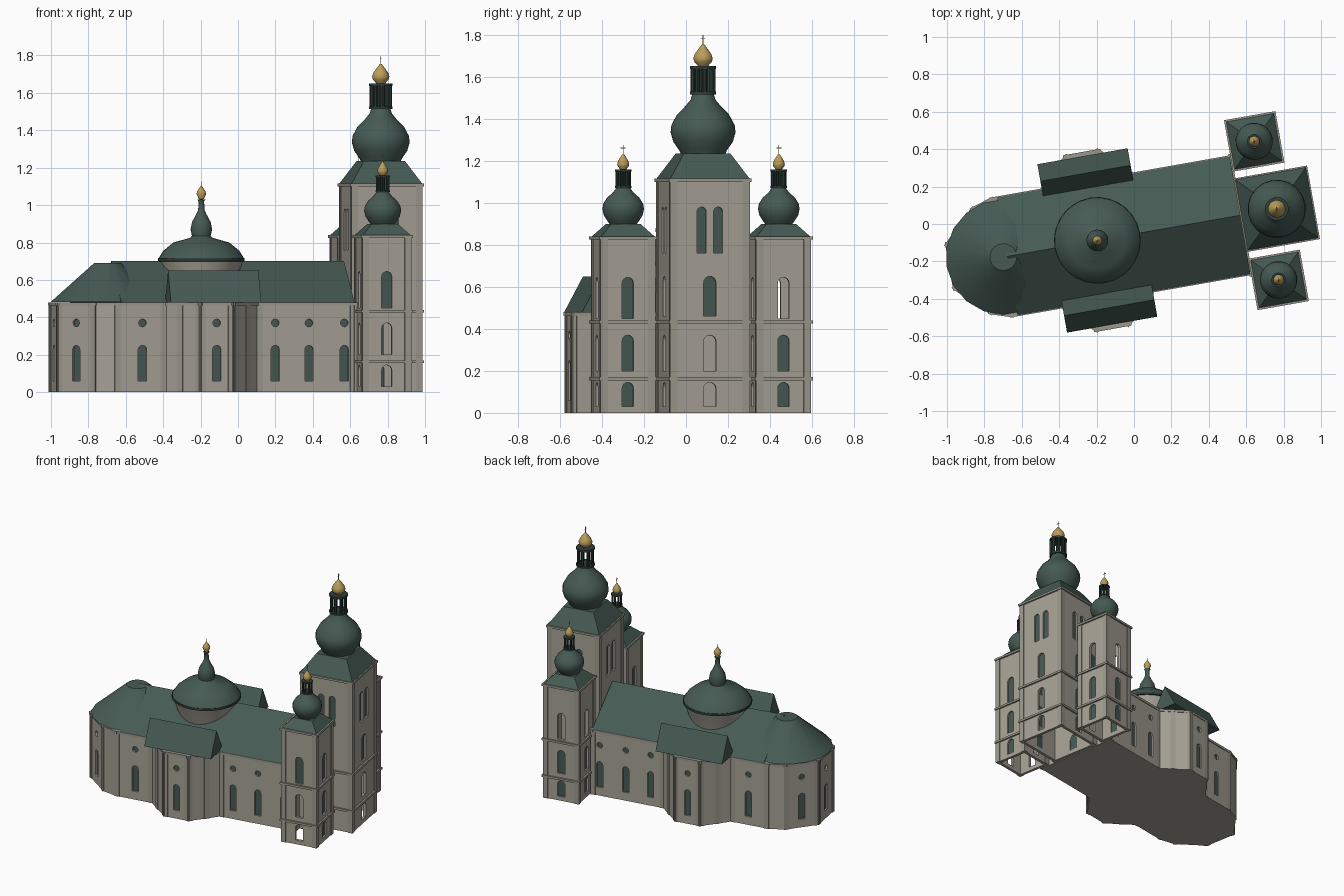
import bpy, bmesh
from math import sin, cos, pi, radians
from mathutils import Matrix, Vector

cube = bpy.data.objects.get("Cube")
if cube:
    bpy.data.objects.remove(cube)

# The whole church is turned on the ground; parts are built along its own axis
PLACE = Matrix.Translation((-0.196, -0.088, 0)) @ Matrix.Rotation(radians(10), 4, 'Z')


def material(name, rgb):
    m = bpy.data.materials.new(name)
    m.use_nodes = True
    m.diffuse_color = (*rgb, 1)
    m.node_tree.nodes["Principled BSDF"].inputs["Base Color"].default_value = (*rgb, 1)
    return m


STONE = material("stone", (0.38, 0.355, 0.30))
TRIM = material("stone trim", (0.33, 0.31, 0.265))
COPPER = material("green copper", (0.061, 0.103, 0.088))
DARK = material("dark copper", (0.03, 0.05, 0.044))
GLASS = material("window green", (0.06, 0.098, 0.085))
GOLD = material("gold", (0.50, 0.34, 0.10))


def finish(name, bm, mat, smooth=False):
    bmesh.ops.recalc_face_normals(bm, faces=bm.faces)
    mesh = bpy.data.meshes.new(name)
    bm.to_mesh(mesh)
    bm.free()
    ob = bpy.data.objects.new(name, mesh)
    bpy.context.collection.objects.link(ob)
    ob.matrix_world = PLACE
    mesh.materials.append(mat)
    bpy.ops.object.select_all(action='DESELECT')
    ob.select_set(True)
    bpy.context.view_layer.objects.active = ob
    if smooth:
        bpy.ops.object.shade_smooth_by_angle(angle=radians(40))
    return ob


def prism(bm, ring, offset):
    """Closed prism from a 3D ring swept along an offset."""
    a = [bm.verts.new(p) for p in ring]
    b = [bm.verts.new(Vector(p) + Vector(offset)) for p in ring]
    bm.faces.new(a)
    bm.faces.new(b)
    for i in range(len(a)):
        j = (i + 1) % len(a)
        bm.faces.new((a[i], a[j], b[j], b[i]))


def carve(ob, bm):
    cutter = finish("cutter", bm, STONE)
    cutter.hide_render = True
    mod = ob.modifiers.new("openings", 'BOOLEAN')
    mod.operation, mod.solver, mod.object = 'DIFFERENCE', 'EXACT', cutter
    bpy.context.view_layer.objects.active = ob
    bpy.ops.object.modifier_apply(modifier=mod.name)
    bpy.data.objects.remove(cutter)


def lathe(name, profile, mat, at=(0, 0), segs=20):
    bm = bmesh.new()
    vs = [bm.verts.new((at[0] + r, at[1], z)) for r, z in profile]
    es = [bm.edges.new(e) for e in zip(vs, vs[1:])]
    bmesh.ops.spin(bm, geom=vs + es, cent=(*at, 0), axis=(0, 0, 1),
                   angle=2 * pi, steps=segs)
    bmesh.ops.remove_doubles(bm, verts=bm.verts, dist=0.0002)
    return finish(name, bm, mat, True)


def arch(w, z0, z1):
    r = w / 2
    return [(-r, z0), (r, z0)] + [(r * cos(a * pi / 8), z1 - r + r * sin(a * pi / 8))
                                  for a in range(9)]


def disc(r, z):
    return [(r * cos(a * pi / 6), z + r * sin(a * pi / 6)) for a in range(12)]


def opening(bm, shape, mid, normal, d0, d1):
    """Sweep a window outline through a wall, between two depths."""
    n = Vector((*normal, 0))
    t = Vector((-n.y, n.x, 0))
    base = Vector((*mid, 0))
    prism(bm, [base + t * x + n * d0 + Vector((0, 0, z)) for x, z in shape], n * (d1 - d0))


def edges(ring):
    """Start, end, direction and outward normal of each side (counter-clockwise ring)."""
    for p, q in zip(ring, ring[1:] + ring[:1]):
        p, q = Vector(p), Vector(q)
        d = (q - p).normalized()
        yield p, q, d, Vector((d.y, -d.x))


def bands(bm, ring, z0, z1, out):
    for p, q, d, n in edges(ring):
        a, b = p - d * out, q + d * out
        pts = [a - n * .005, b - n * .005, b + n * out, a + n * out]
        prism(bm, [(*c, z0) for c in pts], (0, 0, z1 - z0))


def corner_strips(bm, ring, width, height, out):
    for p, q, d, n in edges(ring):
        if (q - p).length > 0.12:
            for a, b in ((p - d * out, p + d * width), (q - d * width, q + d * out)):
                pts = [a - n * .004, b - n * .004, b + n * out, a + n * out]
                prism(bm, [(*c, 0) for c in pts], (0, 0, height))


# Nave, side bays and apse walls share one mirrored footprint
half = [(.78, .32), (.25, .32), (.19, .38), (.09, .475), (-.09, .475), (-.19, .38),
        (-.25, .32), (-.52, .32), (-.63, .285), (-.80, .12)]
ring = half + [(u, -v) for u, v in reversed(half)]
bm = bmesh.new()
prism(bm, [(*p, 0) for p in ring], (0, 0, .48))
walls = finish("nave_walls", bm, STONE)

spots = [((-.80, 0), (-1, 0))]
apse_n = Vector((-.165, .17)).normalized()
for s in (1, -1):
    spots += [((u, .32 * s), (0, s)) for u in (.345, .528, .72, -.376)]
    spots += [((0, .475 * s), (0, s)), ((-.715, .2025 * s), (apse_n.x, apse_n.y * s))]
cut, panes = bmesh.new(), bmesh.new()
for mid, n in spots:
    for shape in (arch(.046, .06, .25), disc(.021, .37)):
        opening(cut, shape, mid, n, -.016, .02)
        opening(panes, shape, mid, n, -.018, -.012)
carve(walls, cut)
finish("nave_windows", panes, GLASS)

bm = bmesh.new()
bands(bm, ring[::-1], .462, .48, .012)
corner_strips(bm, ring[::-1], .028, .465, .007)
finish("nave_trim", bm, TRIM)

# Roofs: nave, two side bays, round apse
bm = bmesh.new()
prism(bm, [(-.49, -.323, .478), (-.49, .323, .478), (-.49, 0, .70)], (1.265, 0, 0))
finish("nave_roof", bm, COPPER)
for side, s in (("left", 1), ("right", -1)):
    bm = bmesh.new()
    prism(bm, [(-.245, .27 * s, .478), (-.245, .457 * s, .478), (-.245, .365 * s, .65)],
          (.49, 0, 0))
    finish(side + "_bay_roof", bm, COPPER)
lathe("apse_roof", [(0, .478), (.308, .482), (.072, .69), (0, .69)], COPPER, (-.51, 0), 18)

# Central dome
lathe("dome_drum", [(.165, .5), (.19, .6), (.222, .70)], STONE, segs=28)
lathe("dome_rim", [(.2, .697), (.232, .70), (.232, .716), (.2, .716)], DARK, segs=28)
lathe("dome", [(.23, .714), (.205, .755), (.15, .80), (.06, .825), (.05, .835), (.058, .87),
               (.05, .91), (.028, .95), (.017, .975), (.015, 1.02), (.022, 1.03), (0, 1.032)],
      COPPER, segs=24)
lathe("dome_finial", [(0, 1.03), (.014, 1.032), (.026, 1.06), (.022, 1.075), (.008, 1.095),
                      (.002, 1.105), (.002, 1.125), (0, 1.125)], GOLD, segs=14)


def tower(name, at, h, top, wins, is_open, roof, onion, lantern, gold):
    sq = [(at[0] + h * a, at[1] + h * b) for a, b in ((1, -1), (1, 1), (-1, 1), (-1, -1))]
    k = h - .02
    # Hollow walls, open underneath
    bm = bmesh.new()
    prism(bm, [(*p, 0) for p in sq], (0, 0, top))
    shell = finish(name + "_walls", bm, STONE)
    bm = bmesh.new()
    prism(bm, [(at[0] + k * a, at[1] + k * b, -.05)
               for a, b in ((1, -1), (1, 1), (-1, 1), (-1, -1))], (0, 0, top + .03))
    carve(shell, bm)
    # Arched openings, most of them glazed
    cut, panes = bmesh.new(), bmesh.new()
    for face, n in zip("ENWS", ((1, 0), (0, 1), (-1, 0), (0, -1))):
        n = Vector(n)
        for i, (x, w, z0, z1) in enumerate(wins):
            mid = Vector(at) + n * h + Vector((-n.y, n.x)) * x
            opening(cut, arch(w, z0, z1), mid, n, -.035, .02)
            if face + str(i) not in is_open:
                opening(panes, arch(w, z0, z1), mid, n, -.018, -.012)
    carve(shell, cut)
    finish(name + "_windows", panes, GLASS)
    # Bands, cornice and corner strips
    bm = bmesh.new()
    for z in (.155, .425, top - .01):
        bands(bm, sq, z, z + .015, .012)
    corner_strips(bm, sq, .03, top, .005)
    finish(name + "_trim", bm, TRIM)
    # Sloped roof and onion
    bm = bmesh.new()
    z0, z1 = top + .004, onion[0][1]
    bmesh.ops.create_cone(bm, cap_ends=True, segments=4, radius1=roof[0] * 2 ** .5,
                          radius2=roof[1] * 2 ** .5, depth=z1 - z0,
                          matrix=Matrix.Translation((*at, (z0 + z1) / 2))
                          @ Matrix.Rotation(pi / 4, 4, 'Z'))
    finish(name + "_roof", bm, COPPER)
    lathe(name + "_onion", onion, COPPER, at)
    # Open lantern with eight posts
    r, a, b = lantern
    t = (b - a) * .1
    for part, z in (("_lantern_floor", a), ("_lantern_cap", b - t)):
        lathe(name + part, [(0, z), (r, z), (r, z + t), (0, z + t)], DARK, at, 16)
    bm = bmesh.new()
    for i in range(8):
        c = Matrix.Rotation(i * pi / 4, 3, 'Z') @ Vector((r * .78, 0, (a + b) / 2))
        bmesh.ops.create_cone(bm, segments=8, radius1=r * .17, radius2=r * .17, depth=b - a,
                              matrix=Matrix.Translation(c + Vector((*at, 0))))
    finish(name + "_lantern_posts", bm, DARK)
    # Gilded bulb and cross
    g, height = gold
    lathe(name + "_bulb", [(0, b), (.5 * g, b), (.9 * g, b + .2 * height), (g, b + .35 * height),
                           (.85 * g, b + .55 * height), (.45 * g, b + .8 * height),
                           (.1 * g, b + height), (0, b + height)], GOLD, at, 16)
    bm = bmesh.new()
    for size, z in (((.003, .003, .045), .02), ((.003, .024, .003), .028)):
        bmesh.ops.create_cube(bm, size=1, matrix=Matrix.Translation((*at, b + height + z))
                              @ Matrix.Diagonal((*size, 1)))
    finish(name + "_cross", bm, GOLD)


# Great middle tower
tower("main_tower", (.974, 0), .1875, 1.11,
      [(0, .06, .03, .145), (0, .06, .2, .37), (0, .06, .46, .65),
       (-.04, .044, .76, .98), (.04, .044, .76, .98)],
      ("E0", "E1"), (.192, .112),
      [(.108, 1.235), (.115, 1.25), (.143, 1.29), (.156, 1.335), (.152, 1.37), (.125, 1.42),
       (.085, 1.46), (.06, 1.49), (.05, 1.52), (0, 1.522)], (.063, 1.515, 1.65), (.047, .105))

# Flanking towers
for name, s, free in (("left_tower", 1, ("E2", "N2", "W2", "S0", "S1")),
                      ("right_tower", -1, ("S0", "S1", "W0", "W1", "N0"))):
    tower(name, (.918, .376 * s), .1275, .835,
          [(0, .055, .03, .145), (0, .055, .2, .37), (0, .055, .45, .645)],
          free, (.13, .07),
          [(.066, .90), (.075, .912), (.093, .94), (.1, .97), (.096, .995), (.077, 1.025),
           (.05, 1.048), (.034, 1.07), (0, 1.072)], (.039, 1.07, 1.158), (.029, .075))
